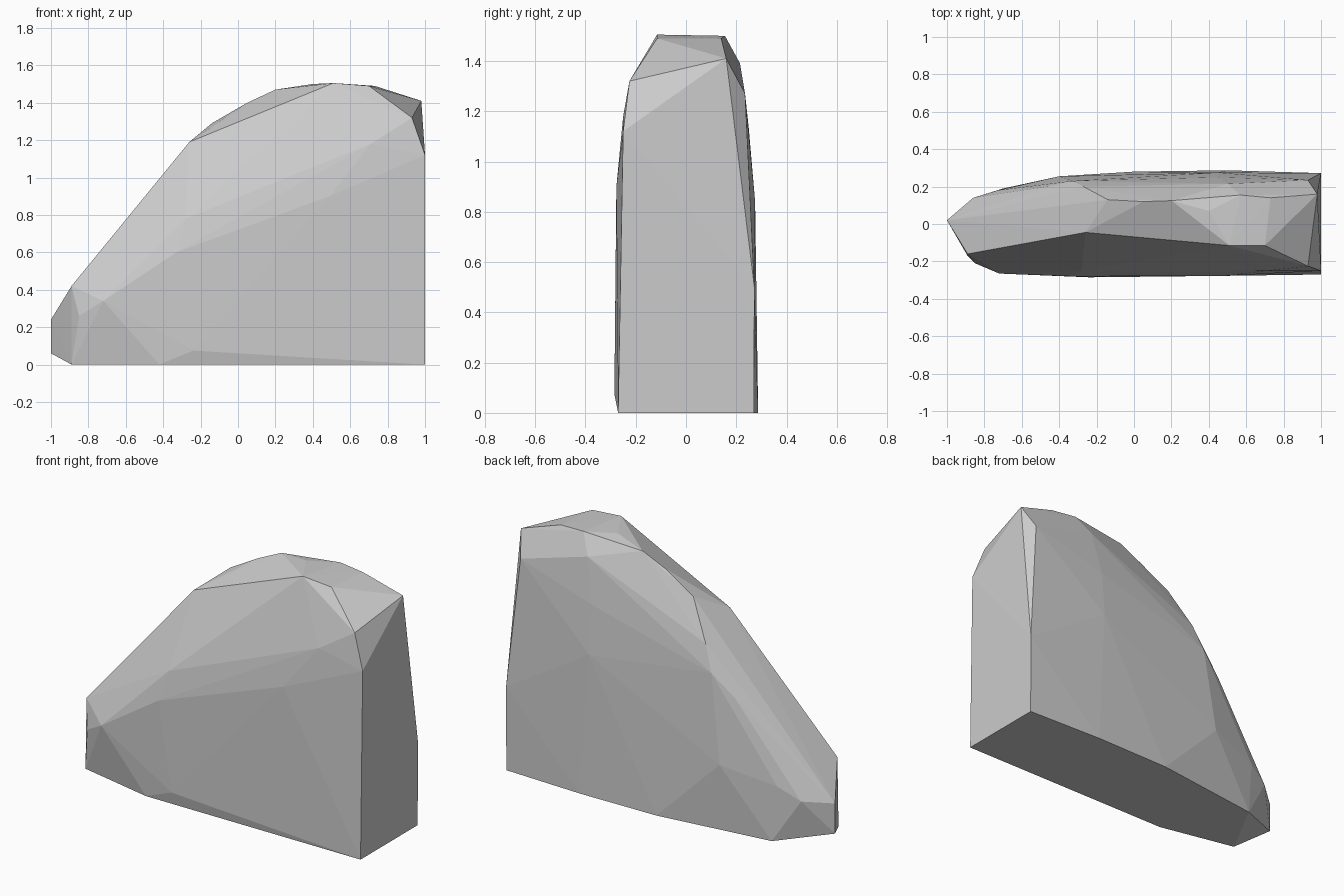
import bpy
import bmesh

# Remove the default object
default = bpy.data.objects.get("Cube")
if default:
    bpy.data.objects.remove(default, do_unlink=True)

# Corner points of the chiselled stone, grouped by region
base_outline = [
    (1, -.27, 0), (-.42, -.27, 0), (-.89, -.17, 0), (-.7, .19, 0),
    (0, .28, 0), (.5, .287, 0), (1, .27, 0),
]
blunt_nose = [
    (-1, .02, .06), (-1, .02, .24), (-.89, -.16, .42),
    (-.85, -.21, .26), (-.86, .14, .26),
]
crest = [
    (-.26, -.045, 1.19), (-.14, .13, 1.29), (.05, .12, 1.4),
    (.2, .125, 1.47), (.4, .07, 1.5), (.51, -.115, 1.505),
    (.7, -.115, 1.49), (.57, .155, 1.5), (.73, .14, 1.49),
]
cut_end = [
    (.98, .16, 1.41), (.93, -.225, 1.32), (.93, .235, 1.27),
    (1, -.25, 1.12), (1, .272, .5),
]
front_bulge = [
    (-.24, -.285, .075), (-.72, -.265, .34), (-.33, -.28, .6),
    (.49, -.277, .9), (.71, -.25, 1.18), (-.28, -.25, .78),
]
back_bulge = [
    (-.46, .2, .8), (-.27, .2, 1.07), (.06, .23, 1.05), (.45, .25, 1.13),
    (.5, .215, 1.39), (.45, .275, .84), (-.33, .23, .92),
    (-.4, .255, .4), (-.73, .18, .33),
]


def make_material(name, value):
    """Plain flat grey for viewport and render."""
    material = bpy.data.materials.new(name)
    material.use_nodes = True
    colour = (value, value, value, 1)
    material.diffuse_color = colour
    shader = material.node_tree.nodes["Principled BSDF"]
    shader.inputs["Base Color"].default_value = colour
    return material


def make_hull(name, regions, material):
    """Wrap all regions in one faceted convex solid."""
    bm = bmesh.new()
    for region in regions:
        for point in region:
            bm.verts.new(point)
    result = bmesh.ops.convex_hull(bm, input=bm.verts[:])
    # Discard points that fall inside the solid
    loose = [v for v in bm.verts if not v.link_faces]
    bmesh.ops.delete(bm, geom=loose, context="VERTS")
    bmesh.ops.recalc_face_normals(bm, faces=bm.faces[:])
    mesh = bpy.data.meshes.new(name)
    bm.to_mesh(mesh)
    bm.free()
    mesh.materials.append(material)
    stone = bpy.data.objects.new(name, mesh)
    bpy.context.scene.collection.objects.link(stone)
    return stone


stone_grey = make_material("stone grey", .6)
make_hull(
    "stone_block",
    [base_outline, blunt_nose, crest, cut_end, front_bulge, back_bulge],
    stone_grey,
)
